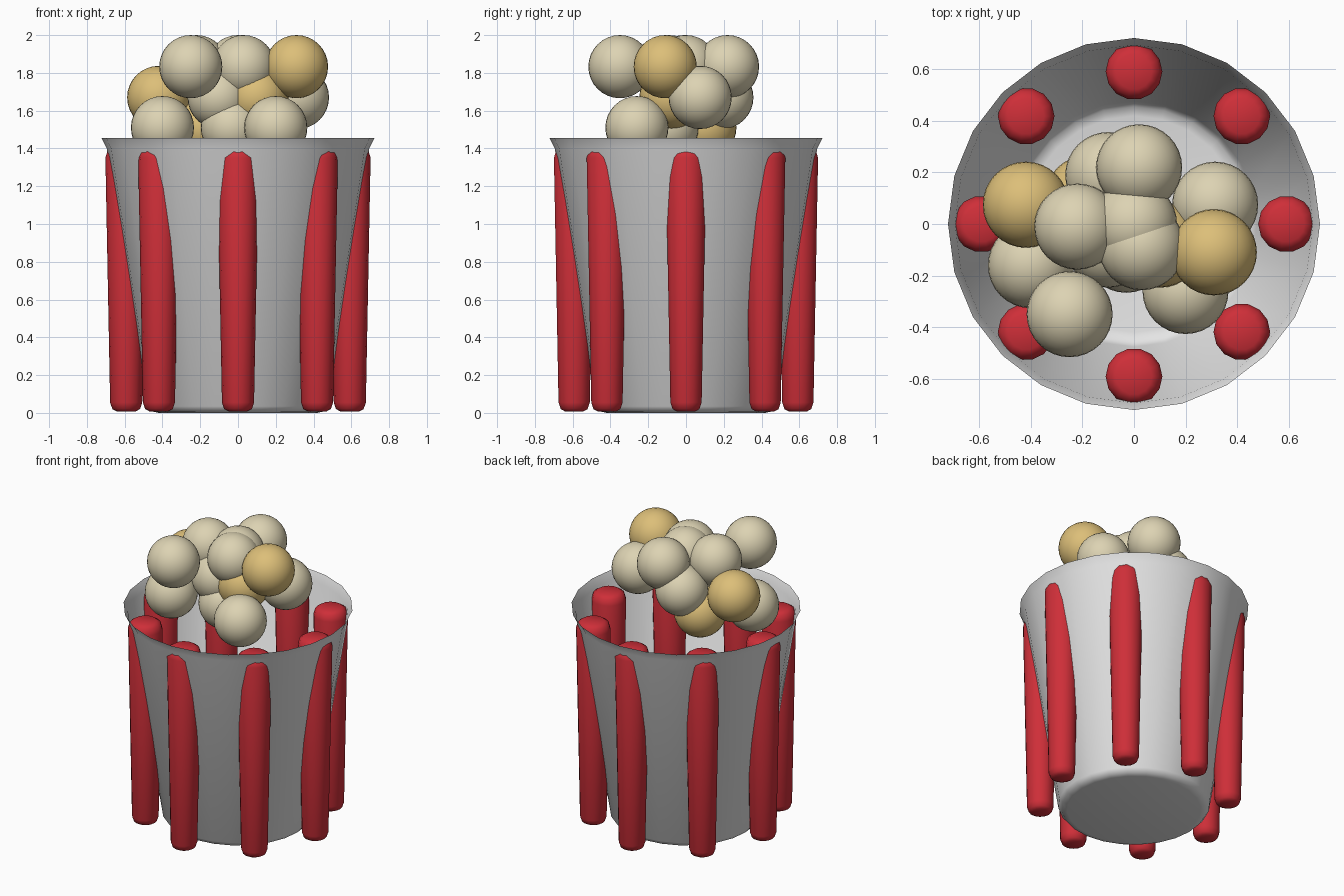
import bpy
import bmesh
import math

old = bpy.data.objects.get("Cube")
if old:
    bpy.data.objects.remove(old, do_unlink=True)


def make_material(name, rgb):
    mat = bpy.data.materials.new(name)
    mat.use_nodes = True
    color = (*rgb, 1.0)
    mat.diffuse_color = color
    mat.node_tree.nodes["Principled BSDF"].inputs["Base Color"].default_value = color
    return mat


white = make_material("white", (0.78, 0.78, 0.78))
red = make_material("red", (0.62, 0.028, 0.04))
cream = make_material("cream", (0.72, 0.65, 0.45))
gold = make_material("gold", (0.72, 0.52, 0.19))


def add_object(name, bm, mat, location=(0, 0, 0)):
    mesh = bpy.data.meshes.new(name)
    for face in bm.faces:
        face.smooth = True
    bm.to_mesh(mesh)
    bm.free()
    mesh.materials.append(mat)
    obj = bpy.data.objects.new(name, mesh)
    obj.location = location
    bpy.context.collection.objects.link(obj)
    return obj


def lathe(name, profile, sides, mat, location=(0, 0, 0)):
    """Spin a radius/height profile around z; axis points become fans."""
    bm = bmesh.new()
    verts = [bm.verts.new((r, 0, z)) for r, z in profile]
    edges = [bm.edges.new(pair) for pair in zip(verts, verts[1:])]
    bmesh.ops.spin(bm, geom=verts + edges, cent=(0, 0, 0), axis=(0, 0, 1),
                   angle=math.tau, steps=sides)
    bmesh.ops.remove_doubles(bm, verts=bm.verts, dist=0.0005)
    bmesh.ops.recalc_face_normals(bm, faces=bm.faces)
    return add_object(name, bm, mat, location)


# Open flared bucket with a softened base and a thin rim
lathe("bucket", [(0, 0), (0.42, 0), (0.455, 0.008), (0.477, 0.035),
                 (0.695, 1.4), (0.722, 1.455)], 24, white)

# Eight rounded stripes standing through the bucket wall
stripe_profile = [(0, 0.008), (0.05, 0.008), (0.073, 0.02), (0.085, 0.055),
                  (0.11, 1.35), (0.098, 1.39), (0.07, 1.408), (0, 1.408)]
for i in range(8):
    a = i * math.tau / 8
    lathe(f"stripe_{i + 1}", stripe_profile, 14, red,
          (0.592 * math.cos(a), 0.592 * math.sin(a), 0))

# Popcorn balls in three layers: height -> (x, y, material)
layers = {
    1.51: [(-0.40, -0.16, cream), (0.20, -0.26, cream),
           (-0.03, -0.10, cream), (-0.18, 0.10, gold)],
    1.67: [(-0.42, 0.075, gold), (0.315, 0.075, cream), (0.10, -0.08, gold),
           (-0.10, -0.08, cream), (-0.10, 0.19, cream)],
    1.833: [(-0.25, -0.35, cream), (-0.22, -0.01, cream), (0.02, 0.22, cream),
            (0.31, -0.11, gold), (0.0, 0.0, cream), (0.03, -0.09, cream)],
}
count = 0
for z, balls in layers.items():
    for x, y, mat in balls:
        count += 1
        bm = bmesh.new()
        bmesh.ops.create_uvsphere(bm, u_segments=32, v_segments=16, radius=0.167)
        add_object(f"popcorn_{count}", bm, mat, (x, y, z))
